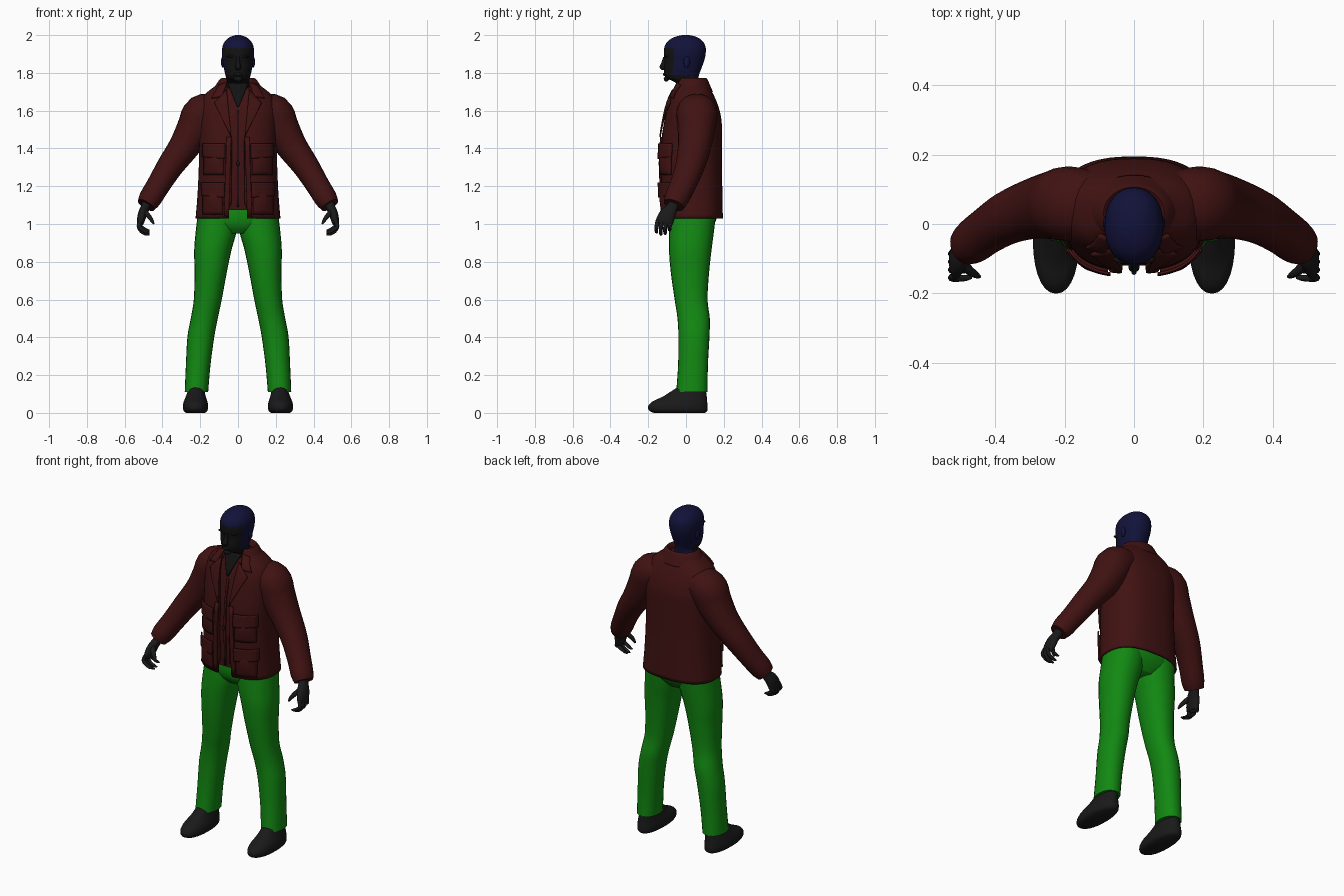
import bpy, bmesh, math
from mathutils import Vector

cube = bpy.data.objects.get("Cube")
if cube:
    bpy.data.objects.remove(cube, do_unlink=True)


def material(name, r, g, b):
    m = bpy.data.materials.new(name)
    m.use_nodes = True
    m.diffuse_color = (r, g, b, 1)
    m.node_tree.nodes["Principled BSDF"].inputs["Base Color"].default_value = (r, g, b, 1)
    return m


RED = material("jacket_red", 0.052, 0.006, 0.006)
GREEN = material("trouser_green", 0.006, 0.25, 0.006)
NAVY = material("hair_navy", 0.006, 0.006, 0.042)
SKIN = material("dark_skin", 0.006, 0.006, 0.006)
BLACK = material("shoe_black", 0.01, 0.01, 0.01)
made = []


def finish(name, bm, mats, mirror=False, thick=0):
    bmesh.ops.recalc_face_normals(bm, faces=bm.faces)
    me = bpy.data.meshes.new(name)
    bm.to_mesh(me)
    bm.free()
    ob = bpy.data.objects.new(name, me)
    bpy.context.collection.objects.link(ob)
    for m in mats:
        me.materials.append(m)
    if thick:
        mod = ob.modifiers.new("thickness", 'SOLIDIFY')
        mod.thickness, mod.offset = thick, -1
    if mirror:
        ob.modifiers.new("mirror", 'MIRROR').use_mirror_merge = False
    made.append(ob)
    return ob


def sec(z, x0, x1, y0, y1):
    """Horizontal section from its extents: centre and half sizes."""
    return ((x0 + x1) / 2, (y0 + y1) / 2, z, (x1 - x0) / 2, (y1 - y0) / 2)


def resample(rows, k):
    """Smooth curve through all section values."""
    rows = [Vector(r) for r in rows]
    out = []
    for i in range(len(rows) - 1):
        a, b, c, d = rows[max(i - 1, 0)], rows[i], rows[i + 1], rows[min(i + 2, len(rows) - 1)]
        for j in range(k):
            t = j / k
            out.append(b + (c - a) * (t / 2) + (a * 2 - b * 5 + c * 4 - d) * (t * t / 2)
                       + (b * 3 - a - c * 3 + d) * (t ** 3 / 2))
    return out + [rows[-1]]


def power(v, p):
    return math.copysign(abs(v) ** p, v)


def loft(name, rows, mats, e=2.0, n=24, k=4, tube=False, gap=None, mirror=False, thick=0, rule=None):
    """Skin superellipse sections; gap(z) leaves the front open by that half width."""
    rows = resample(rows, k)
    bm = bmesh.new()
    rings = []
    for i, r in enumerate(rows):
        c, rx, ry = Vector(r[:3]), r[3], r[4]
        t = Vector((0, 0, 1))
        if tube:
            t = (Vector(rows[min(i + 1, len(rows) - 1)][:3]) - Vector(rows[max(i - 1, 0)][:3])).normalized()
        u = Vector((0, 1, 0))
        u = (u - t * u.dot(t)).normalized()
        v = u.cross(t)
        a0 = math.asin(min(gap(c.z) / rx, 0.95) ** (e / 2)) if gap else 0
        ring = []
        for j in range(n):
            a = a0 + (2 * math.pi - 2 * a0) * j / (n - 1 if gap else n)
            ring.append(bm.verts.new(c + v * rx * power(math.sin(a), 2 / e) - u * ry * power(math.cos(a), 2 / e)))
        rings.append(ring)
    for a, b in zip(rings, rings[1:]):
        for j in range(n - 1 if gap else n):
            q = (j + 1) % n
            bm.faces.new((a[j], a[q], b[q], b[j]))
    if not gap:
        bm.faces.new(rings[0])
        bm.faces.new(rings[-1])
    if rule:
        for f in bm.faces:
            f.material_index = rule(f.calc_center_median())
    return finish(name, bm, mats, mirror, thick)


def blob(name, loc, size, mat, mirror=False):
    bm = bmesh.new()
    bmesh.ops.create_uvsphere(bm, u_segments=16, v_segments=10, radius=1)
    bmesh.ops.scale(bm, vec=size, verts=bm.verts)
    bmesh.ops.translate(bm, vec=loc, verts=bm.verts)
    return finish(name, bm, [mat], mirror)


# Jacket body and the closed shirt layer beneath it
body = [(1.03, .225, -.125, .195), (1.15, .215, -.13, .193), (1.3, .208, -.135, .19), (1.45, .207, -.13, .19),
        (1.55, .21, -.115, .188), (1.62, .205, -.1, .172), (1.68, .18, -.08, .148),
        (1.72, .135, -.06, .125), (1.76, .08, -.04, .1)]
body = [sec(z, -x, x, f, b) for z, x, f, b in body]
E = 2.5


def opening(z):
    return 0.048 if z < 1.1 else 0.034 + max(0, z - 1.45) * 0.13


loft("jacket_body", body, [RED], E, n=49, gap=opening, thick=0.01)
inner = [(x, y, max(z, 1.075), rx - .014, ry - .014) for x, y, z, rx, ry in body[:-1]]
loft("shirt", inner, [RED], E, n=40)
dense = resample(body, 6)


def front_y(x, z):
    """Front surface of the jacket body."""
    for a, b in zip(dense, dense[1:]):
        if z <= b[2]:
            break
    r = a.lerp(b, min(max((z - a[2]) / (b[2] - a[2]), 0), 1))
    return r[1] - r[4] * max(0, 1 - min(abs(x) / r[3], 1) ** E) ** (1 / E)


def patch(name, corners, lift, mat, thick=0.008, mirror=True, bulge=0.0, n=8):
    """Four-cornered (x, z) panel laid over the jacket front."""
    a, b, c, d = [Vector(p) for p in corners]
    bm = bmesh.new()
    grid = []
    for i in range(n + 1):
        row = []
        for j in range(n + 1):
            s, t = i / n, j / n
            p = a.lerp(b, s).lerp(d.lerp(c, s), t)
            h = lift + bulge * math.sin(math.pi * s) * math.sin(math.pi * t)
            row.append(bm.verts.new((p.x, front_y(p.x, p.y) - h, p.y)))
        grid.append(row)
    for i in range(n):
        for j in range(n):
            bm.faces.new((grid[i][j], grid[i + 1][j], grid[i + 1][j + 1], grid[i][j + 1]))
    ob = finish(name, bm, [mat], mirror, thick)
    ob.modifiers["thickness"].offset = 0
    return ob


# Open neck, lapels, plackets and pockets
patch("open_neck", [(-.055, 1.745), (.055, 1.745), (.004, 1.62), (-.004, 1.62)], 0.0, SKIN, mirror=False)
patch("lapel", [(.06, 1.71), (.125, 1.64), (.085, 1.56), (.035, 1.46)], .009, RED)
patch("collar_point", [(.058, 1.75), (.1, 1.735), (.14, 1.665), (.085, 1.675)], .008, RED)
patch("front_placket", [(.035, 1.46), (.06, 1.46), (.075, 1.04), (.048, 1.04)], .005, RED)
patch("chest_pocket", [(.075, 1.4), (.18, 1.4), (.18, 1.26), (.075, 1.26)], .006, RED, bulge=.012)
patch("chest_flap", [(.068, 1.425), (.188, 1.425), (.188, 1.355), (.068, 1.345)], .016, RED)
patch("lower_pocket", [(.08, 1.2), (.185, 1.2), (.185, 1.05), (.08, 1.05)], .008, RED, bulge=.014)
patch("lower_flap", [(.072, 1.22), (.194, 1.22), (.194, 1.15), (.072, 1.14)], .018, RED)
patch("zip_strip", [(-.006, 1.6), (.006, 1.6), (.006, 1.09), (-.006, 1.09)], -.009, RED, mirror=False)
blob("zip_pull", (0, front_y(0, 1.32) - .004, 1.32), (.008, .008, .014), BLACK)

# Folded collar around the neck
collar = [sec(1.7, -.135, .135, -.07, .142), sec(1.735, -.118, .118, -.06, .127),
          sec(1.772, -.088, .088, -.045, .107), sec(1.74, -.07, .07, -.04, .085)]
loft("collar", collar, [RED], n=33, gap=lambda z: 0.06, thick=0.006)

# Sleeves
loft("sleeve", [(.1, .055, 1.605, .08, .095), (.185, .058, 1.585, .103, .108), (.225, .055, 1.51, .098, .1),
                (.285, .045, 1.41, .082, .088), (.36, .02, 1.305, .07, .077), (.425, -.02, 1.2, .062, .068),
                (.465, -.05, 1.135, .06, .064), (.487, -.065, 1.1, .05, .055)], [RED], 2.1, tube=True, mirror=True)

# Hands
loft("palm", [(.478, -.06, 1.13, .026, .03), (.49, -.072, 1.09, .024, .03), (.505, -.095, 1.055, .024, .042),
              (.515, -.113, 1.015, .02, .046), (.518, -.12, .995, .012, .04)],
     [BLACK], 2.3, n=16, tube=True, mirror=True)
for i, finger in enumerate(("index", "middle", "ring", "little")):
    y, dz = -.15 + i * .023, (.012, 0, .004, .022)[i]
    loft(finger + "_finger", [(.515, y, 1.02, .011, .011), (.526, y - .005, .99, .011, .011),
                              (.513, y - .007, .962 + dz, .01, .01), (.487, y - .006, .947 + dz, .009, .009),
                              (.468, y - .004, .943 + dz, .004, .004)], [BLACK], n=10, k=3, tube=True, mirror=True)
loft("thumb", [(.5, -.1, 1.075, .014, .014), (.48, -.13, 1.05, .014, .014), (.46, -.145, 1.025, .011, .011),
               (.446, -.152, 1.0, .005, .005)], [BLACK], n=10, k=3, tube=True, mirror=True)

# Trousers
loft("trouser_seat", [sec(.95, -.09, .09, -.05, .11), sec(.985, -.17, .17, -.078, .14),
                      sec(1.03, -.213, .213, -.09, .162), sec(1.09, -.2, .2, -.09, .165)], [GREEN], 2.3, n=32)
loft("trouser_leg", [sec(1.06, .0, .212, -.085, .16), sec(.96, .008, .224, -.09, .148),
                     sec(.86, .035, .232, -.09, .135), sec(.74, .06, .23, -.08, .122),
                     sec(.6, .086, .234, -.06, .114), sec(.5, .107, .25, -.045, .126),
                     sec(.4, .126, .268, -.04, .124), sec(.25, .146, .276, -.042, .116),
                     sec(.11, .158, .282, -.052, .114)], [GREEN], 2.2, mirror=True)

# Shoes
loft("shoe", [sec(0, .175, .275, -.17, .1), sec(.012, .162, .288, -.195, .113), sec(.035, .158, .292, -.2, .115),
              sec(.06, .162, .287, -.178, .112), sec(.085, .17, .277, -.125, .11), sec(.11, .176, .268, -.085, .107),
              sec(.14, .182, .262, -.04, .1)], [BLACK], 2.2, n=28, mirror=True)

# Head: hair colour with a dark face cut in by position
head = [(1.68, .062, -.035, .075), (1.735, .06, -.045, .064), (1.757, .06, -.07, .063), (1.77, .062, -.102, .065),
        (1.79, .067, -.114, .069), (1.82, .074, -.116, .08), (1.86, .08, -.112, .095), (1.9, .085, -.117, .104),
        (1.94, .082, -.113, .103), (1.97, .067, -.094, .086), (1.99, .042, -.06, .056), (2.0, .012, -.02, .018)]
loft("head", [sec(z, -x, x, f, b) for z, x, f, b in head], [NAVY, SKIN], 2.15, n=48,
     rule=lambda c: int((c.z < 1.935 and c.y < -.066) or (c.z < 1.79 and c.y < .02)))

# Facial features and ears
loft("nose", [(0, -.11, 1.885, .008, .01), (0, -.117, 1.855, .011, .013), (0, -.122, 1.83, .017, .018),
              (0, -.115, 1.815, .01, .012)], [SKIN], n=14)
blob("brow", (.033, -.102, 1.888), (.026, .012, .007), SKIN, True)
blob("lips", (0, -.112, 1.792), (.024, .011, .008), SKIN)
blob("chin", (0, -.104, 1.768), (.024, .014, .014), SKIN)
blob("ear", (.081, .004, 1.858), (.009, .017, .03), NAVY, True)

# Smooth shading with crisp edges kept
bpy.ops.object.select_all(action='DESELECT')
for ob in made:
    ob.select_set(True)
bpy.context.view_layer.objects.active = made[0]
bpy.ops.object.shade_smooth_by_angle(angle=math.radians(50))
